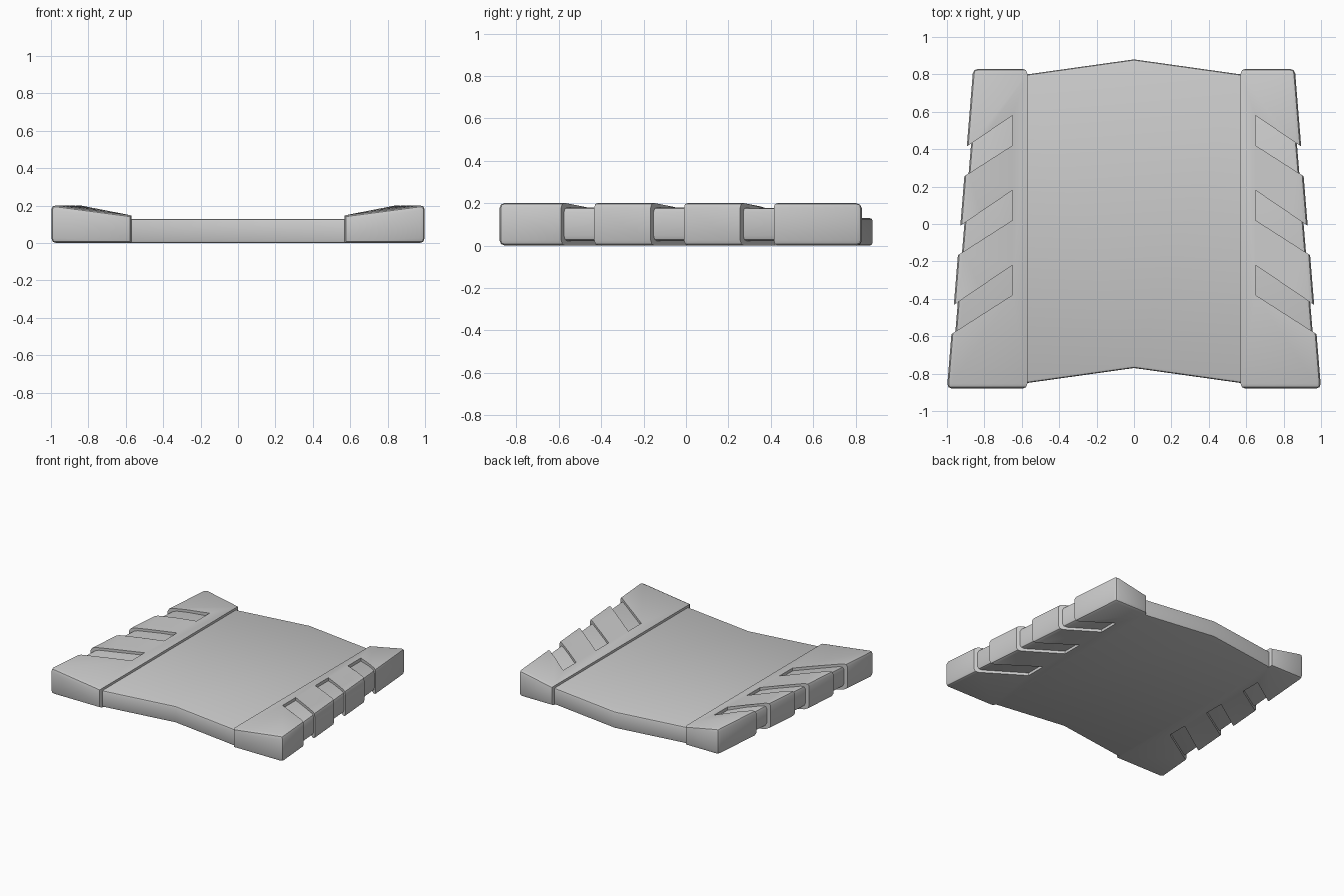
import bpy, bmesh

if "Cube" in bpy.data.objects:
    bpy.data.objects.remove(bpy.data.objects["Cube"])


def prism(name, outline, bottoms, tops):
    """Closed solid from an xy outline with a bottom and top height per corner."""
    bm = bmesh.new()
    low = [bm.verts.new((x, y, z)) for (x, y), z in zip(outline, bottoms)]
    high = [bm.verts.new((x, y, z)) for (x, y), z in zip(outline, tops)]
    n = len(outline)
    bm.faces.new(low[::-1])
    bm.faces.new(high)
    for i in range(n):
        j = (i + 1) % n
        bm.faces.new((low[i], low[j], high[j], high[i]))
    bmesh.ops.recalc_face_normals(bm, faces=bm.faces)
    me = bpy.data.meshes.new(name)
    bm.to_mesh(me)
    bm.free()
    ob = bpy.data.objects.new(name, me)
    bpy.context.collection.objects.link(ob)
    return ob


def bevel(ob, width, keep, segments=2):
    """Round every edge for which keep(a, b) is true."""
    bm = bmesh.new()
    bm.from_mesh(ob.data)
    edges = [e for e in bm.edges if keep(e.verts[0].co, e.verts[1].co)]
    bmesh.ops.bevel(bm, geom=edges, offset=width, segments=segments,
                    profile=0.5, affect='EDGES', clamp_overlap=True)
    bm.to_mesh(ob.data)
    bm.free()


def activate(ob):
    bpy.ops.object.select_all(action='DESELECT')
    ob.select_set(True)
    bpy.context.view_layer.objects.active = ob


def finish(ob, mirror=True):
    activate(ob)
    if mirror:
        m = ob.modifiers.new("mirror", 'MIRROR')
        m.use_mirror_merge = False
        bpy.ops.object.modifier_apply(modifier=m.name)
    bpy.ops.object.shade_smooth_by_angle(angle=0.6)


# Centre panel with chevron ends
W = 0.57
panel = prism("centre_panel",
              [(-W, -0.85), (0, -0.77), (W, -0.85), (W, 0.80), (0, 0.88), (-W, 0.80)],
              [0] * 6, [0.13] * 6)
bevel(panel, 0.014,
      lambda a, b: abs(a.z - b.z) < 1e-4 and abs(a.x - b.x) > 0.1)
finish(panel, mirror=False)


# Tapered side rail; the inset version is the core seen inside the grooves
def rail(name, d):
    xi = W if d == 0 else W + 0.03
    ob = prism(name,
               [(xi, -0.88 + d), (1.0 - d, -0.88 + d), (0.86 - d, 0.83 - d), (xi, 0.83 - d)],
               [d] * 4, [0.148 - d, 0.205 - d, 0.205 - d, 0.148 - d])
    bevel(ob, 0.026,
          lambda a, b: not (a.x < 0.65 and b.x < 0.65 and abs(a.y - b.y) > 0.5))
    return ob


side_rail = rail("side_rail", 0)
core = rail("groove_core", 0.021)

# Three slanted grooves cut through the rail around the core
for k in range(3):
    y = 0.50 - 0.40 * k
    cutter = prism("groove_cutter",
                   [(0.65, y - 0.08), (1.2, y - 0.08 - 0.352),
                    (1.2, y + 0.08 - 0.374), (0.65, y + 0.08)],
                   [-0.2] * 4, [0.5] * 4)
    cutter.hide_render = True
    activate(side_rail)
    m = side_rail.modifiers.new("groove", 'BOOLEAN')
    m.operation = 'DIFFERENCE'
    m.solver = 'EXACT'
    m.object = cutter
    bpy.ops.object.modifier_apply(modifier=m.name)
    bpy.data.objects.remove(cutter)

finish(side_rail)
finish(core)
